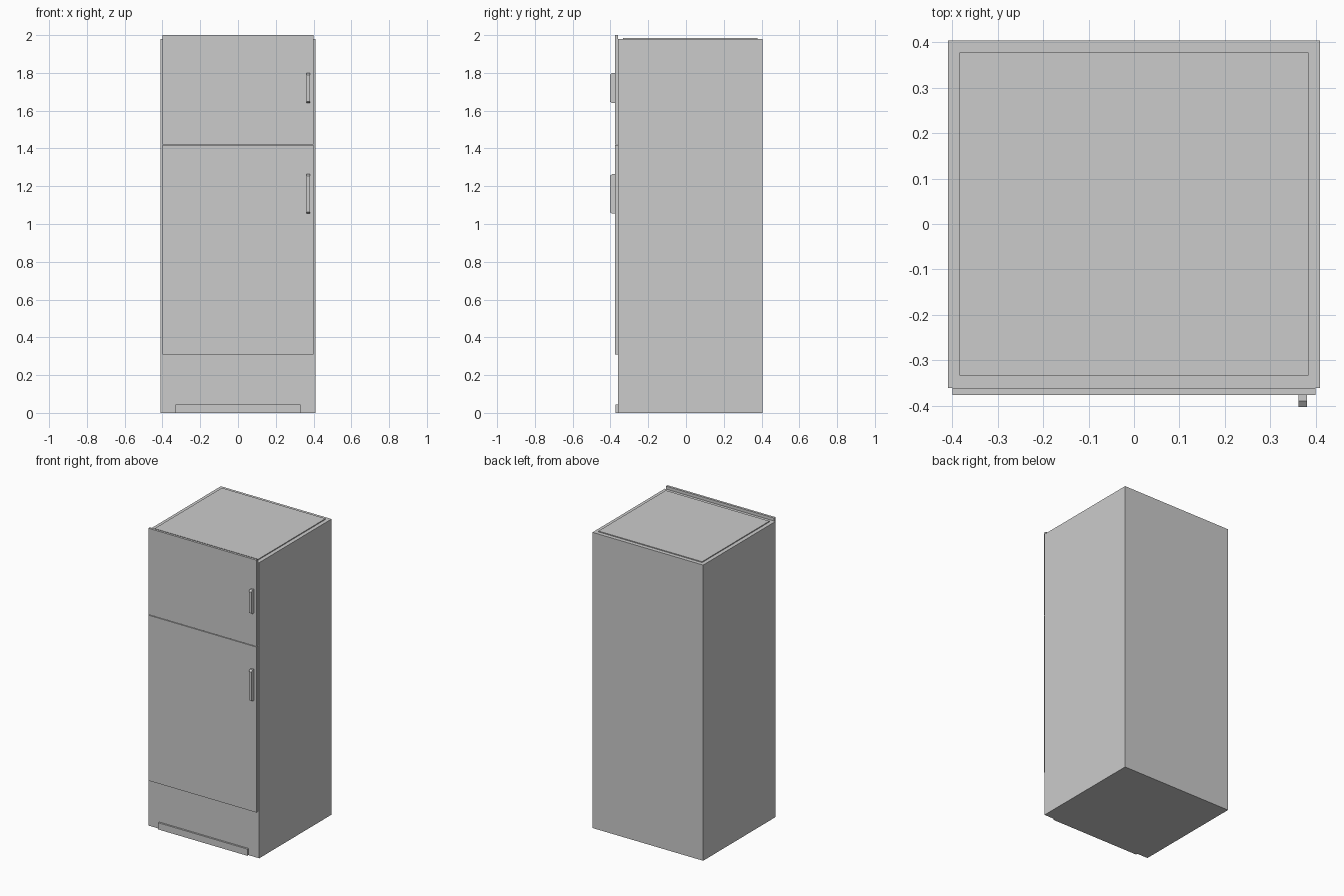
import bpy, bmesh

if "Cube" in bpy.data.objects:
    bpy.data.objects.remove(bpy.data.objects["Cube"])


def box(name, x, y, z):
    """Axis-aligned box from (min, max) ranges."""
    bm = bmesh.new()
    bmesh.ops.create_cube(bm, size=1)
    for v in bm.verts:
        v.co = [r[0] if c < 0 else r[1] for c, r in zip(v.co, (x, y, z))]
    return finish(name, bm)


def finish(name, bm):
    bmesh.ops.recalc_face_normals(bm, faces=bm.faces)
    mesh = bpy.data.meshes.new(name)
    bm.to_mesh(mesh)
    bm.free()
    ob = bpy.data.objects.new(name, mesh)
    bpy.context.collection.objects.link(ob)
    return ob


def handle(name, z0, z1):
    """Side profile with sloped ends, extruded across x."""
    profile = [(-0.376, z0), (-0.390, z0), (-0.403, z0 + 0.008),
               (-0.403, z1 - 0.01), (-0.390, z1), (-0.376, z1)]
    bm = bmesh.new()
    face = bm.faces.new([bm.verts.new((0.362, y, z)) for y, z in profile])
    new = bmesh.ops.extrude_face_region(bm, geom=[face])["geom"]
    bmesh.ops.translate(bm, vec=(0.019, 0, 0),
                        verts=[v for v in new if isinstance(v, bmesh.types.BMVert)])
    return finish(name, bm)


# Cabinet and the slightly raised top panel
box("cabinet", (-0.41, 0.41), (-0.361, 0.404), (0, 1.98))
box("top_panel", (-0.384, 0.384), (-0.334, 0.378), (1.979, 1.986))

# Freezer door above, fridge door below
for name, z in (("freezer_door", (1.422, 2.0)), ("fridge_door", (0.31, 1.418))):
    box(name, (-0.4, 0.4), (-0.377, -0.361), z)

# Door handles
handle("freezer_handle", 1.64, 1.80)
handle("fridge_handle", 1.055, 1.265)

# Kick plate at the foot
box("kick_plate", (-0.33, 0.33), (-0.373, -0.36), (0, 0.045))
